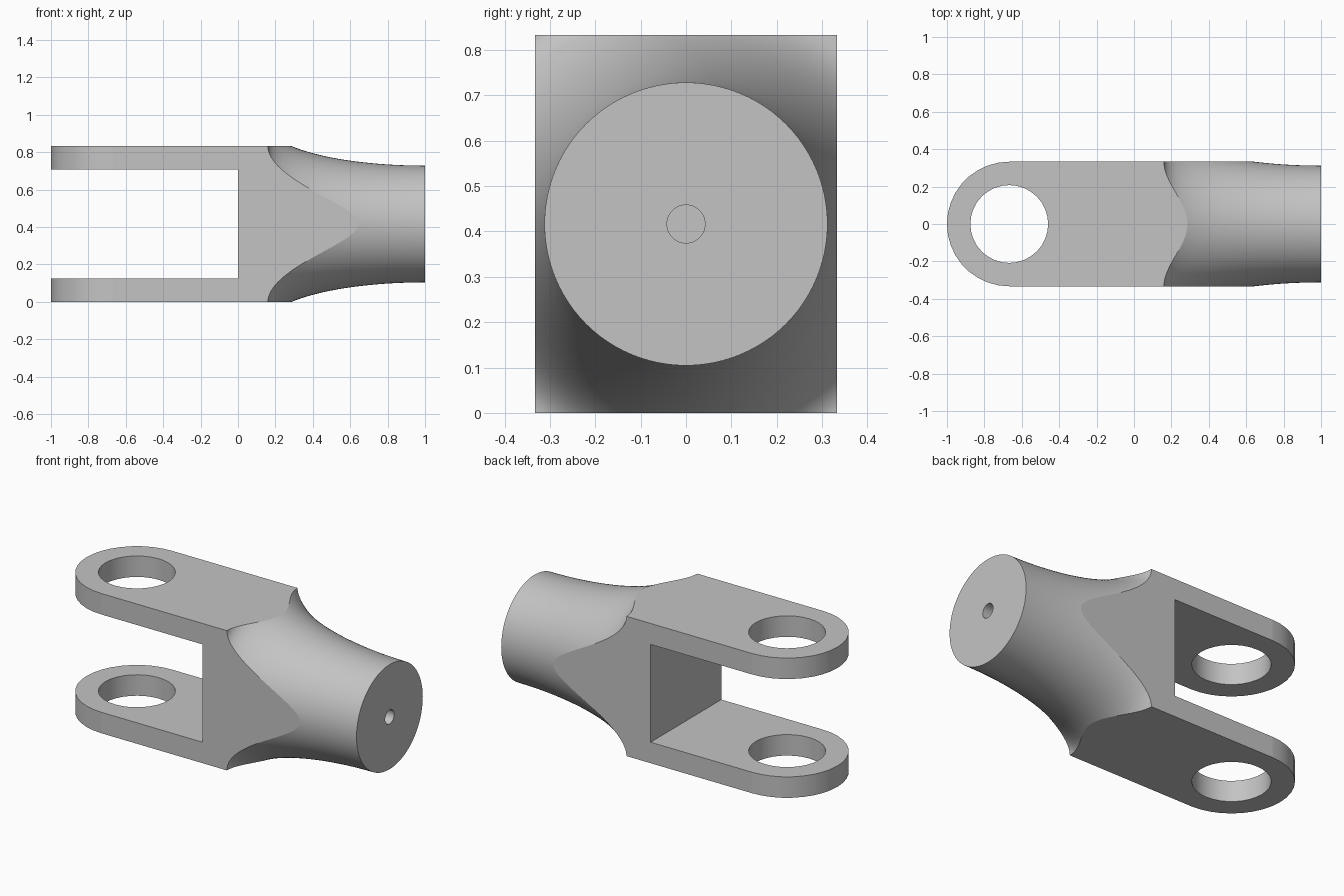
import bpy, bmesh
from math import sin, cos, pi, radians
from mathutils import Matrix, Vector

cube = bpy.data.objects.get("Cube")
if cube:
    bpy.data.objects.remove(cube, do_unlink=True)

HALF_W = 0.333        # half width of the block and radius of the fork ends
HEIGHT = 0.833
MID = HEIGHT / 2
EYE_X = -1 + HALF_W   # centre of the fork eyes

steel = bpy.data.materials.new("plain grey")
steel.use_nodes = True
grey = (0.55, 0.55, 0.55, 1)
steel.diffuse_color = grey
steel.node_tree.nodes["Principled BSDF"].inputs["Base Color"].default_value = grey


def make_object(name, bm):
    bmesh.ops.recalc_face_normals(bm, faces=bm.faces[:])
    mesh = bpy.data.meshes.new(name)
    bm.to_mesh(mesh)
    bm.free()
    mesh.materials.append(steel)
    obj = bpy.data.objects.new(name, mesh)
    bpy.context.collection.objects.link(obj)
    return obj


def cylinder(name, radius, depth, centre, axis, segments):
    bm = bmesh.new()
    turn = Vector((0, 0, 1)).rotation_difference(Vector(axis)).to_matrix().to_4x4()
    bmesh.ops.create_cone(bm, cap_ends=True, segments=segments, radius1=radius,
                          radius2=radius, depth=depth,
                          matrix=Matrix.Translation(centre) @ turn)
    return make_object(name, bm)


def box(name, low, high):
    bm = bmesh.new()
    low, high = Vector(low), Vector(high)
    size = Matrix.Diagonal((high - low).to_4d())
    size[3][3] = 1
    bmesh.ops.create_cube(bm, size=1, matrix=Matrix.Translation((low + high) / 2) @ size)
    return make_object(name, bm)


def combine(obj, tool, operation):
    tool.hide_render = True
    mod = obj.modifiers.new(operation, 'BOOLEAN')
    mod.operation = operation
    mod.solver = 'EXACT'
    mod.object = tool
    bpy.context.view_layer.objects.active = obj
    bpy.ops.object.modifier_apply(modifier=mod.name)
    bpy.data.objects.remove(tool, do_unlink=True)


# Block with a rounded fork end, extruded upwards
bm = bmesh.new()
outline = [(1.1, -HALF_W), (1.1, HALF_W)]
for i in range(19):
    a = pi / 2 + pi * i / 18
    outline.append((EYE_X + HALF_W * cos(a), HALF_W * sin(a)))
base = bm.faces.new([bm.verts.new((x, y, 0)) for x, y in outline])
top = bmesh.ops.extrude_face_region(bm, geom=[base])
bmesh.ops.translate(bm, vec=(0, 0, HEIGHT),
                    verts=[v for v in top["geom"] if isinstance(v, bmesh.types.BMVert)])
yoke = make_object("fork_yoke", bm)

# Turned envelope: an elliptical flare narrowing into the round shank
profile = [(-1.2, 0), (-1.2, 0.7), (0.15, 0.7)]
for i in range(37):
    t = pi / 2 * i / 36
    profile.append((1 - 0.84 * cos(t), 0.533 - 0.221 * sin(t)))
profile.append((1, 0))
bm = bmesh.new()
points = [bm.verts.new((x, 0, r + MID)) for x, r in profile]
edges = [bm.edges.new(pair) for pair in zip(points, points[1:])]
bmesh.ops.spin(bm, geom=points + edges, cent=(0, 0, MID), axis=(1, 0, 0),
               angle=2 * pi, steps=96, use_duplicate=False)
bmesh.ops.remove_doubles(bm, verts=bm.verts[:], dist=0.00005)
combine(yoke, make_object("turned_envelope", bm), 'INTERSECT')

# Slot between the arms, eyes through both arms, centre hole in the shank end
combine(yoke, box("slot_cutter", (-1.2, -0.5, 0.125), (0, 0.5, HEIGHT - 0.125)), 'DIFFERENCE')
combine(yoke, cylinder("eye_cutter", 0.208, 2, (EYE_X, 0, MID), (0, 0, 1), 32), 'DIFFERENCE')
combine(yoke, cylinder("centre_hole_cutter", 0.042, 0.4, (1, 0, MID), (1, 0, 0), 32), 'DIFFERENCE')

# Smooth the curved surfaces and keep the flat block faces crisp
bpy.ops.object.select_all(action='DESELECT')
yoke.select_set(True)
bpy.context.view_layer.objects.active = yoke
bpy.ops.object.shade_smooth_by_angle(angle=radians(30))
bm = bmesh.new()
bm.from_mesh(yoke.data)
for face in bm.faces:
    if max(abs(c) for c in face.normal) > 0.99999:
        for edge in face.edges:
            edge.smooth = False
bm.to_mesh(yoke.data)
bm.free()
